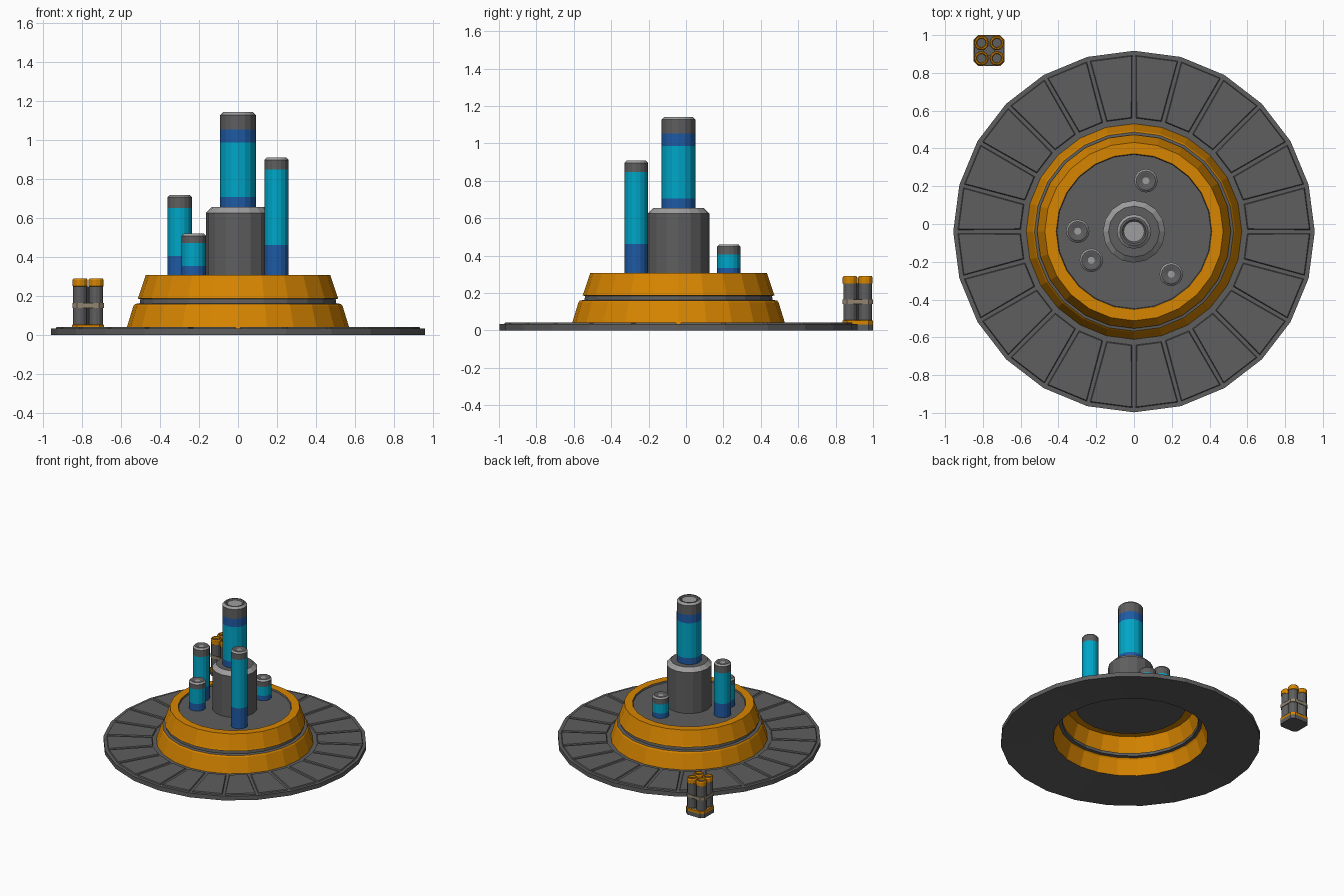
import bpy, bmesh, math

if "Cube" in bpy.data.objects:
    bpy.data.objects.remove(bpy.data.objects["Cube"])

CY = -0.04  # centre of the round base in y


def mat(name, rgb):
    m = bpy.data.materials.new(name)
    m.diffuse_color = (*rgb, 1)
    m.use_nodes = True
    m.node_tree.nodes["Principled BSDF"].inputs["Base Color"].default_value = m.diffuse_color
    return m


GREY = mat("dark_grey", (0.112, 0.112, 0.112))
LIGHT = mat("light_grey", (0.34, 0.34, 0.34))
ORANGE = mat("orange", (0.68, 0.235, 0.0))
CYAN = mat("cyan", (0.0, 0.38, 0.57))
BLUE = mat("blue", (0.013, 0.102, 0.375))
TAN = mat("tan", (0.29, 0.235, 0.165))


def circle(n):
    return [(math.cos(2 * math.pi * i / n), math.sin(2 * math.pi * i / n)) for i in range(n)]


def chamfered_square(c=0.7):
    return [(1, -c), (1, c), (c, 1), (-c, 1), (-1, c), (-1, -c), (-c, -1), (c, -1)]


def sweep(name, start, steps, outline, x=0.0, y=CY, panel_step=None):
    """Stack scaled outlines: start=(r,z), steps=[(r,z,material of the band below)].
    The band numbered panel_step gets one raised panel per face."""
    bm = bmesh.new()
    mats = list(dict.fromkeys(s[2] for s in steps))
    n = len(outline)
    panels = []

    def ring(r, z):
        if r == 0:
            return [bm.verts.new((x, y, z))]
        return [bm.verts.new((x + r * u, y + r * v, z)) for u, v in outline]

    a = ring(*start)
    for k, (r, z, m) in enumerate(steps):
        b = ring(r, z)
        for i in range(n):
            j = (i + 1) % n
            if len(a) == 1:
                f = bm.faces.new((a[0], b[j], b[i]))
            elif len(b) == 1:
                f = bm.faces.new((a[i], a[j], b[0]))
            else:
                f = bm.faces.new((a[i], a[j], b[j], b[i]))
            f.material_index = mats.index(m)
            if k == panel_step:
                panels.append(f)
        a = b
    if panels:
        bm.normal_update()
        bmesh.ops.inset_individual(bm, faces=panels, thickness=0.014)
        bmesh.ops.inset_individual(bm, faces=panels, thickness=0.006, depth=0.008)
    me = bpy.data.meshes.new(name)
    bm.to_mesh(me)
    bm.free()
    for m in mats:
        me.materials.append(m)
    ob = bpy.data.objects.new(name, me)
    bpy.context.collection.objects.link(ob)
    return ob


def cap(r, z, c, dot):
    """Chamfered, slightly dished rod end with a light centre disc."""
    return [(r, z - c, GREY), (r * 0.83, z, LIGHT), (r * 0.7, z, GREY),
            (r * dot, z - c * 0.5, GREY), (0, z - c * 0.5, LIGHT)]


# Base plate: ring with a hollowed underside, open in the middle, raised panels on top
R24 = circle(24)
sweep("base_plate", (0.57, 0.033), [
    (0.957, 0, GREY), (0.957, 0.034, GREY), (0.943, 0.034, GREY),
    (0.591, 0.034, GREY), (0.57, 0.034, GREY)], R24, panel_step=3)

# Stepped housing shell with a groove and a sunk deck
sweep("housing", (0.571, 0.033), [
    (0.535, 0.15, ORANGE), (0.527, 0.16, ORANGE),
    (0.503, 0.163, GREY), (0.5, 0.184, GREY), (0.513, 0.188, GREY),
    (0.508, 0.2, ORANGE), (0.472, 0.308, ORANGE), (0.412, 0.308, ORANGE),
    (0.408, 0.296, GREY), (0, 0.296, GREY)], R24)

# Central pillar and its banded column
R16 = circle(16)
sweep("central_pillar", (0.165, 0.297), [
    (0.165, 0.625, GREY), (0.135, 0.655, LIGHT), (0.085, 0.655, GREY)], R16)
sweep("central_column", (0.091, 0.655), [
    (0.091, 0.706, BLUE), (0.091, 0.985, CYAN), (0.091, 1.052, BLUE)]
    + cap(0.091, 1.142, 0.015, 0.6), R16)

# Side rods: x, y, top of blue, top of cyan, top
for i, (x, y, zb, zc, zt) in enumerate([
        (0.063, 0.229, 0.335, 0.407, 0.46), (-0.298, -0.038, 0.406, 0.652, 0.718),
        (-0.226, -0.192, 0.354, 0.471, 0.52), (0.197, -0.266, 0.461, 0.848, 0.908)]):
    sweep(f"side_rod_{i + 1}", (0.062, 0.297),
          [(0.062, zb, BLUE), (0.062, zc, CYAN)] + cap(0.062, zt, 0.012, 0.3), R16, x, y)

# Separate canister bundle: base, four canisters, strap
BX, BY = -0.767, 0.918
SQ = chamfered_square()
sweep("bundle_base", (0, 0), [
    (0.082, 0, GREY), (0.082, 0.032, GREY), (0.082, 0.052, ORANGE),
    (0.076, 0.055, ORANGE), (0, 0.055, GREY)], SQ, BX, BY)
for sx in (-1, 1):
    for sy in (-1, 1):
        sweep("canister", (0.036, 0.055), [
            (0.036, 0.25, GREY), (0.039, 0.252, ORANGE), (0.039, 0.282, ORANGE),
            (0.034, 0.29, ORANGE), (0.027, 0.29, ORANGE), (0.024, 0.275, ORANGE),
            (0, 0.275, GREY)],
            circle(12), BX + sx * 0.041, BY + sy * 0.041)
sweep("bundle_core", (0.03, 0.055), [(0.03, 0.25, GREY), (0, 0.25, GREY)], circle(8), BX, BY)
sweep("bundle_strap", (0.076, 0.14), [
    (0.081, 0.14, TAN), (0.081, 0.165, TAN), (0.076, 0.165, TAN), (0.076, 0.14, TAN)], SQ, BX, BY)
